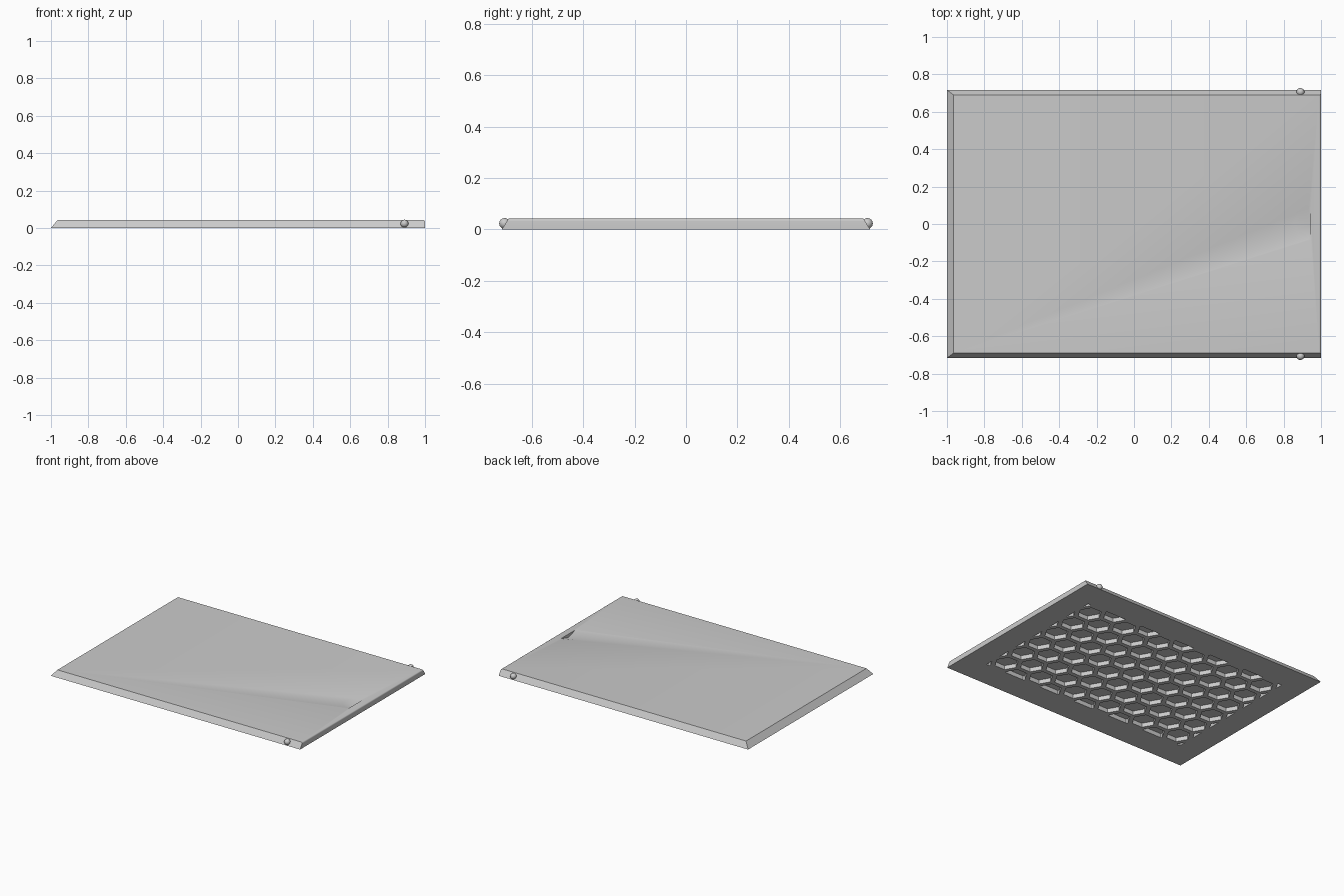
import bpy, bmesh, math
from mathutils import Matrix, Vector

if "Cube" in bpy.data.objects:
    bpy.data.objects.remove(bpy.data.objects["Cube"])

grey = bpy.data.materials.new("plain grey")
grey.use_nodes = True
grey.diffuse_color = (0.6, 0.6, 0.6, 1)
grey.node_tree.nodes["Principled BSDF"].inputs["Base Color"].default_value = (0.6, 0.6, 0.6, 1)

THICK = 0.042         # panel thickness
PITCH = 0.17          # hexagon spacing
HEX = 0.14            # hexagon width across flats
DEPTH = 0.03          # pocket depth
AREA = (0.83, 0.52)   # half size of the pocketed area


def make(name, bm):
    bmesh.ops.recalc_face_normals(bm, faces=bm.faces)
    mesh = bpy.data.meshes.new(name)
    bm.to_mesh(mesh)
    bm.free()
    mesh.materials.append(grey)
    obj = bpy.data.objects.new(name, mesh)
    bpy.context.collection.objects.link(obj)
    return obj


def cut(target, cutter):
    cutter.hide_render = True
    mod = target.modifiers.new("cut", "BOOLEAN")
    mod.operation = "DIFFERENCE"
    mod.solver = "EXACT"
    mod.object = cutter
    bpy.context.view_layer.objects.active = target
    bpy.ops.object.modifier_apply(modifier=mod.name)
    bpy.data.objects.remove(cutter)


# Sliding panel: sloped on three sides, upright at the +x end
bm = bmesh.new()
rings = []
for z, left, half in ((0, -1, 0.717), (THICK, -0.965, 0.69)):
    rings.append([bm.verts.new((x, y, z)) for x, y in
                  ((left, -half), (1, -half), (1, half), (left, half))])
bm.faces.new(rings[0])
bm.faces.new(rings[1])
for i in range(4):
    j = (i + 1) % 4
    bm.faces.new((rings[0][i], rings[0][j], rings[1][j], rings[1][i]))
bmesh.ops.recalc_face_normals(bm, faces=bm.faces)
edge = [e for e in bm.edges if all(v.co.x > 0.99 and v.co.z > 0.01 for v in e.verts)]
bmesh.ops.bevel(bm, geom=edge, offset=0.01, segments=4, profile=0.5, affect="EDGES")
panel = make("sliding_panel", bm)

# Honeycomb pockets underneath: closed prisms trimmed to a rectangle
bm = bmesh.new()
radius = HEX / math.sqrt(3)
turn = Matrix.Rotation(math.pi / 2, 4, "Z")
for col in range(-6, 7):
    for row in range(-4, 5):
        place = Vector((col * PITCH * math.sqrt(3) / 2, (row + 0.5 * (col % 2)) * PITCH, 0))
        bmesh.ops.create_cone(bm, cap_ends=True, segments=6, radius1=radius, radius2=radius,
                              depth=2 * DEPTH, matrix=Matrix.Translation(place) @ turn)
for axis, limit in enumerate(AREA):
    for side in (-1, 1):
        normal = Vector((0, 0, 0))
        normal[axis] = side
        bmesh.ops.bisect_plane(bm, geom=bm.verts[:] + bm.edges[:] + bm.faces[:],
                               plane_co=normal * limit, plane_no=normal, clear_outer=True)
        bmesh.ops.holes_fill(bm, edges=[e for e in bm.edges if e.is_boundary])
cut(panel, make("pocket_cutter", bm))

# Thumb notch: half of a shallow cone sunk into the top, with an upright wall
bm = bmesh.new()
apex = bm.verts.new((0.945, 0, THICK - 0.025))
arc = []
for i in range(25):
    angle = math.pi / 2 + math.pi * i / 24
    arc.append(bm.verts.new((0.945 + 0.166 * math.cos(angle), 0.166 * math.sin(angle),
                             THICK + 0.025)))
for a, b in zip(arc, arc[1:] + arc[:1]):
    bm.faces.new((apex, a, b))
bm.faces.new(arc)
cut(panel, make("notch_cutter", bm))

# Snap bumps on both long sides
bumps = []
for name, side in (("front_bump", -1), ("back_bump", 1)):
    bm = bmesh.new()
    bmesh.ops.create_uvsphere(bm, u_segments=32, v_segments=16, radius=0.021)
    bmesh.ops.translate(bm, vec=(0.89, side * 0.706, 0.023), verts=bm.verts)
    bumps.append(make(name, bm))

for obj in [panel] + bumps:
    bpy.ops.object.select_all(action="DESELECT")
    obj.select_set(True)
    bpy.context.view_layer.objects.active = obj
    bpy.ops.object.shade_smooth_by_angle(angle=math.radians(30))
